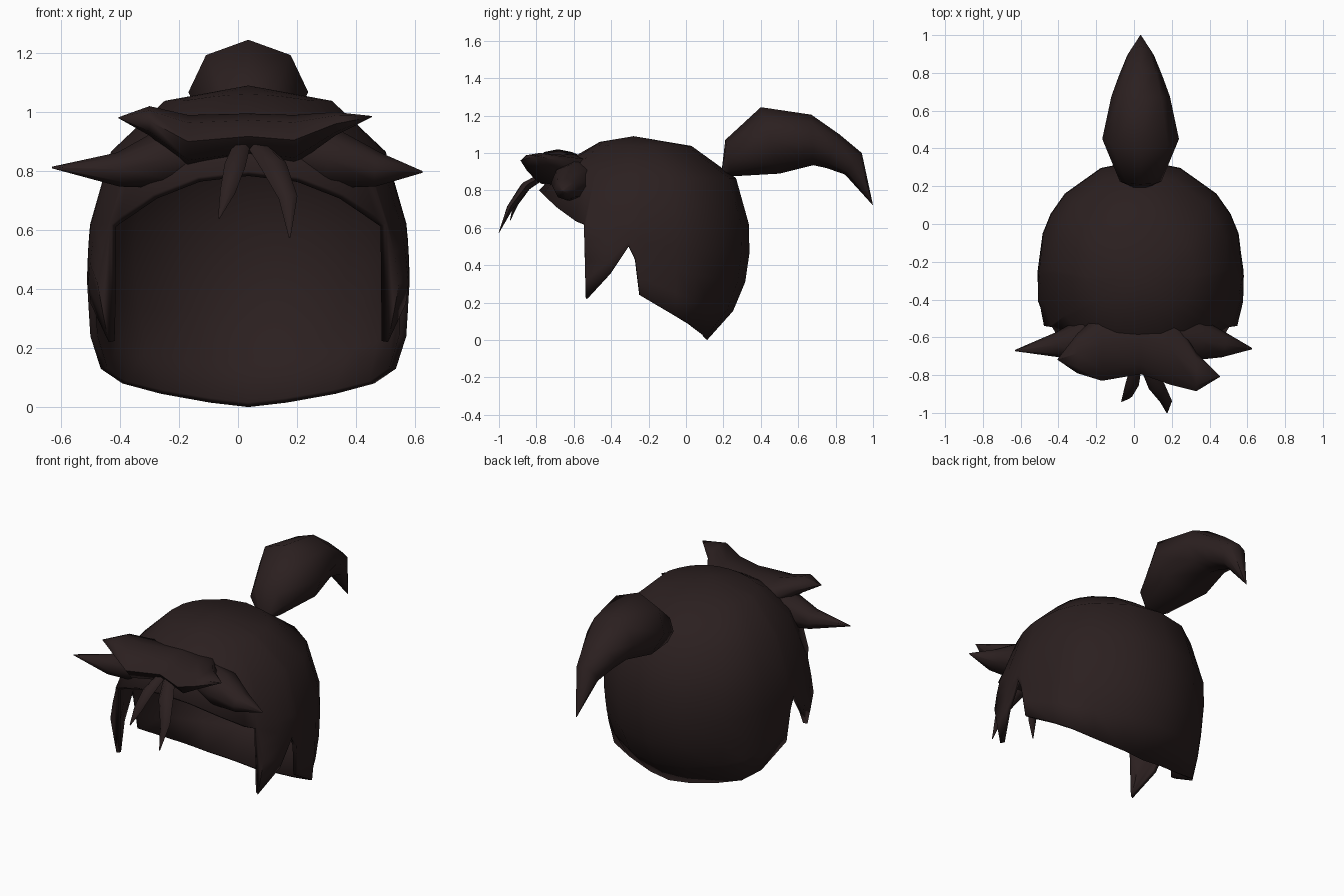
import bpy, bmesh, math
from mathutils import Vector

cube = bpy.data.objects.get("Cube")
if cube:
    bpy.data.objects.remove(cube, do_unlink=True)

hair = bpy.data.materials.new("dark brown hair")
hair.use_nodes = True
colour = (0.024, 0.014, 0.014, 1)
hair.diffuse_color = colour
bsdf = hair.node_tree.nodes["Principled BSDF"]
bsdf.inputs["Base Color"].default_value = colour
bsdf.inputs["Roughness"].default_value = 0.8
MID = 0.035


def finish(name, bm, angle=75):
    bmesh.ops.remove_doubles(bm, verts=bm.verts, dist=0.002)
    bmesh.ops.recalc_face_normals(bm, faces=bm.faces)
    mesh = bpy.data.meshes.new(name)
    bm.to_mesh(mesh)
    bm.free()
    mesh.materials.append(hair)
    obj = bpy.data.objects.new(name, mesh)
    bpy.context.collection.objects.link(obj)
    bpy.ops.object.select_all(action='DESELECT')
    bpy.context.view_layer.objects.active = obj
    obj.select_set(True)
    bpy.ops.object.shade_smooth_by_angle(angle=math.radians(angle))
    return obj


def skin(bm, rows, closed):
    """Bridge rows of vertices with quads."""
    n = len(rows[0])
    for a, b in zip(rows, rows[1:]):
        for i in range(n if closed else n - 1):
            j = (i + 1) % n
            bm.faces.new((a[i], a[j], b[j], b[i]))


def loft(name, sections, sides=8):
    """Closed elliptical loft; each section is centre, up half-axis, side half-axis."""
    bm = bmesh.new()
    rows = []
    for c, up, side in sections:
        ring = [2 * math.pi * i / sides for i in range(sides)]
        rows.append([bm.verts.new(c + up * math.cos(t) + side * math.sin(t)) for t in ring])
    skin(bm, rows, True)
    bm.faces.new(rows[0])
    bm.faces.new(rows[-1])
    return finish(name, bm)


def lock(name, pts, radii, up, flat=0.6, sides=6):
    """Tapered lock of hair along a path; flat is its depth against its height."""
    pts = [Vector(p) for p in pts]
    sections = []
    for i, (p, r) in enumerate(zip(pts, radii)):
        tangent = (pts[min(i + 1, len(pts) - 1)] - pts[max(i - 1, 0)]).normalized()
        side = tangent.cross(Vector(up)).normalized()
        sections.append((p, side.cross(tangent) * r, side * r * flat))
    return loft(name, sections, sides)


# Hair cap: a dome whose lower edge follows the hairline, sideburns and nape
hairline = [(0, .80), (20, .78), (38, .72), (53, .645), (59, .62), (60, .22),
            (72, .35), (81, .50), (84, .43), (86, .24), (106, .13),
            (118, .08), (132, .045), (157, .015), (180, 0)]
outline = hairline + [(360 - a, z) for a, z in reversed(hairline[:-1])]
CY, CZ, TOP = -0.2, 0.5, 0.59


def dome(angle, z):
    a = math.radians(angle)
    forward = max(0, math.cos(a))
    if z > CZ:
        h, power = (z - CZ) / TOP, 2.5 - 0.5 * forward
    else:
        low = 1.6 if forward else 0.6 + math.sin(a) ** 10
        h, power = (CZ - z) / low, 2.1
    r = max(0, 1 - h ** power) ** (1 / power)
    # The front is a little wider, and the sideburns bulge at mid height
    widen = 1 + forward * (0.05 + 0.14 * max(0, 1 - abs(z - 0.42) / 0.2))
    # The crown leans a little to the front
    lean = 0.08 * max(0, (z - 0.9) / 0.19)
    depth = 0.68 - lean if forward else 0.54
    return Vector((MID + 0.54 * math.sin(a) * r * widen,
                   CY - lean - depth * math.cos(a) * r, z))


bm = bmesh.new()
columns = []
for angle, edge in outline:
    mid = max(0.62, edge)
    s_mid = math.acos((mid - CZ) / TOP)
    heights = [CZ + TOP * math.cos(s_mid * t) for t in (0, .31, .66, 1)]
    heights += [mid + (edge - mid) * i / 4 for i in range(1, 5)]
    columns.append([bm.verts.new(dome(angle, z)) for z in heights])
skin(bm, columns, False)
cap = finish("hair_cap", bm, 60)
# Make sure the outside faces out before it is thickened inwards
if sum(f.normal.dot(f.center - Vector((MID, CY, CZ))) for f in cap.data.polygons) < 0:
    cap.data.flip_normals()
thick = cap.modifiers.new("thickness", 'SOLIDIFY')
thick.thickness = 0.025
thick.offset = -1

# Ponytail: upper and lower edge points (y, z) with half width
tail = [((.19, .90), (.19, .88), .03), ((.21, 1.07), (.24, .875), .11),
        ((.40, 1.245), (.50, .89), .203), ((.67, 1.205), (.68, .935), .155),
        ((.82, 1.10), (.75, .92), .115), ((.94, 1.0), (.85, .885), .07),
        ((1.0, .72), (.995, .725), .003)]
sections = []
for (ty, tz), (by, bz), w in tail:
    t, b = Vector((MID, ty, tz)), Vector((MID, by, bz))
    sections.append(((t + b) / 2, (t - b) / 2, Vector((w, 0, 0))))
loft("ponytail", sections)

# Swept fringe: x, front y, back y, top z, bottom z, pointed at both ends
fringe = [(-.405, -.72, -.715, .983, .979), (-.30, -.79, -.58, 1.02, .92),
          (-.17, -.83, -.46, .99, .81), (MID, -.795, -.44, .995, .84),
          (.19, -.85, -.46, .99, .82), (.33, -.885, -.68, 1.0, .92),
          (.455, -.81, -.805, .987, .983)]
loft("fringe", [(Vector((x, (f + b) / 2, (t + u) / 2)), Vector((0, 0, (t - u) / 2)),
                 Vector((0, (f - b) / 2, 0))) for x, f, b, t, u in fringe])

# Side spikes sweeping out from under the fringe
for name, s, tip in (("right", -1, (-.63, -.67, .812)), ("left", 1, (.625, -.66, .797))):
    lock(name + "_side_spike", [(MID + s * .14, -.58, .87), (MID + s * .29, -.61, .84),
                                (MID + s * .44, -.64, .805), tip],
         [.10, .10, .058, .003], (0, 0, 1), 1.15, 8)

# Two thin locks hanging over the forehead
lock("right_forehead_lock", [(.01, -.76, .88), (-.01, -.85, .82), (-.035, -.91, .73),
                             (-.065, -.94, .64)], [.03, .036, .026, .003], (1, 0, 0))
lock("left_forehead_lock", [(.07, -.76, .88), (.12, -.86, .82), (.17, -.94, .71),
                            (.175, -1.0, .575)], [.035, .045, .032, .003], (1, 0, 0))
